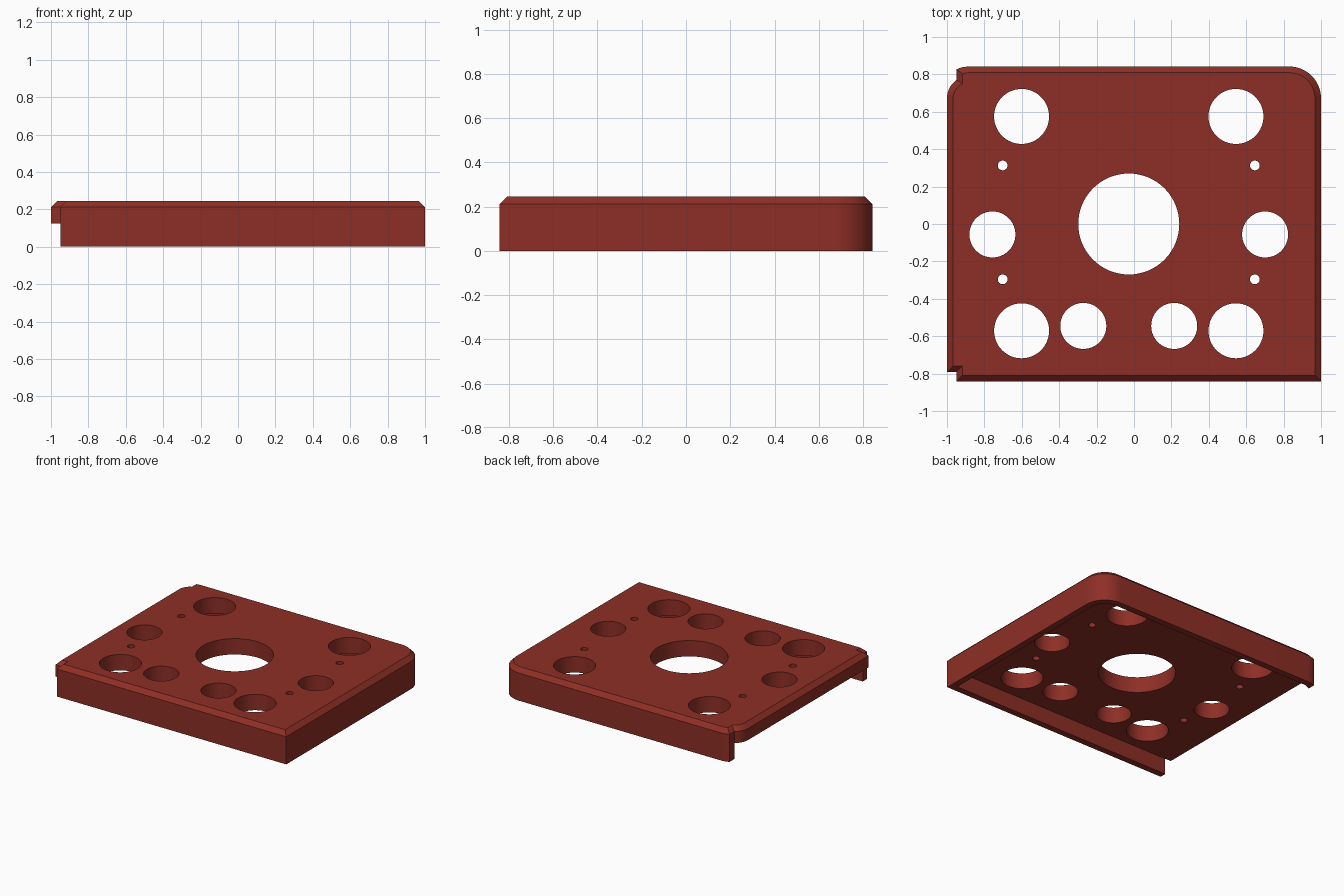
import bpy, bmesh, math

if "Cube" in bpy.data.objects:
    bpy.data.objects.remove(bpy.data.objects["Cube"])

HX, HY, TOP = 1.0, 0.842, 0.245     # half sizes and height
CH, WALL, UNDER = 0.033, 0.05, 0.123  # chamfer, skirt thickness, plate underside
R = 0.17                            # outer corner radius
CY = HY - R                         # corner arc centre in y
CR, CL = HX - R, -HX + R - WALL     # right and left corner arc centres in x
END = -HX + WALL                    # skirt end on the open side

red = bpy.data.materials.new("brick red")
red.diffuse_color = (0.27, 0.028, 0.019, 1)
red.use_nodes = True
red.node_tree.nodes["Principled BSDF"].inputs["Base Color"].default_value = red.diffuse_color


def arc(cx, cy, r, a0, a1, n):
    return [(cx + r * math.cos(a0 + (a1 - a0) * i / n),
             cy + r * math.sin(a0 + (a1 - a0) * i / n)) for i in range(n + 1)]


def loft(name, loops):
    """Closed solid through matching loops, each given as (points, z)."""
    bm = bmesh.new()
    rings = [[bm.verts.new((x, y, z)) for x, y in pts] for pts, z in loops]
    for a, b in zip(rings, rings[1:]):
        for i in range(len(a)):
            j = (i + 1) % len(a)
            bm.faces.new((a[i], a[j], b[j], b[i]))
    bm.faces.new(rings[0][::-1])
    bm.faces.new(rings[-1])
    bmesh.ops.recalc_face_normals(bm, faces=bm.faces)
    me = bpy.data.meshes.new(name)
    bm.to_mesh(me)
    bm.free()
    me.materials.append(red)
    ob = bpy.data.objects.new(name, me)
    bpy.context.collection.objects.link(ob)
    return ob


CL = -HX + (R - WALL)               # left arcs share the skirt's inner radius


def outline(d):
    """Plate outline moved inwards by d, with the two notched left corners."""
    r_out, r_in, x_end = R - d, R - WALL - d, END + d
    a_out = math.acos((x_end - CL) / r_out)
    a_in = math.acos((x_end - CL) / r_in)
    return ([(x_end, -HY + d), (HX - d, -HY + d)]
            + arc(CR, CY, r_out, 0, math.pi / 2, 16)
            + arc(CL, CY, r_out, math.pi / 2, a_out, 5)
            + arc(CL, CY, r_in, a_in, math.pi, 8)
            + [(-HX + d, -HY + WALL + d), (x_end, -HY + WALL + d)])


# Chamfered body
plate = loft("mounting_plate", [(outline(0), 0), (outline(0), TOP - CH), (outline(CH), TOP)])

# Hollow under the plate, open towards the left
ri = R - WALL
hollow = ([(-1.3, -HY), (END, -HY + WALL), (HX - WALL, -HY + WALL)]
          + arc(CR, CY, ri, 0, math.pi / 2, 16)
          + arc(CL, CY, ri, math.pi / 2, math.acos((END - CL) / ri), 5)
          + [(-1.3, HY)])
cutters = [loft("hollow_cutter", [(hollow, -0.1), (hollow, UNDER)])]

# Holes, mirrored about the plate's hole axis: offset, y, radius
AXIS = -0.028
holes = [(0, 0, 0.27)]
for dx, y, r in [(0.573, 0.575, 0.147), (0.573, -0.571, 0.147), (0.729, -0.056, 0.123),
                 (0.243, -0.545, 0.123), (0.674, 0.313, 0.026), (0.674, -0.296, 0.026)]:
    holes += [(-dx, y, r), (dx, y, r)]
for dx, y, r in holes:
    ring = arc(AXIS + dx, y, r, 0, 2 * math.pi, 64)[:-1]
    cutters.append(loft("hole_cutter", [(ring, 0.05), (ring, 0.4)]))

# Cut and clean up
bpy.context.view_layer.objects.active = plate
plate.select_set(True)
for c in cutters:
    m = plate.modifiers.new("cut", "BOOLEAN")
    m.operation, m.solver, m.object = "DIFFERENCE", "EXACT", c
    bpy.ops.object.modifier_apply(modifier=m.name)
    bpy.data.objects.remove(c)
bpy.ops.object.shade_smooth_by_angle(angle=math.radians(30))
